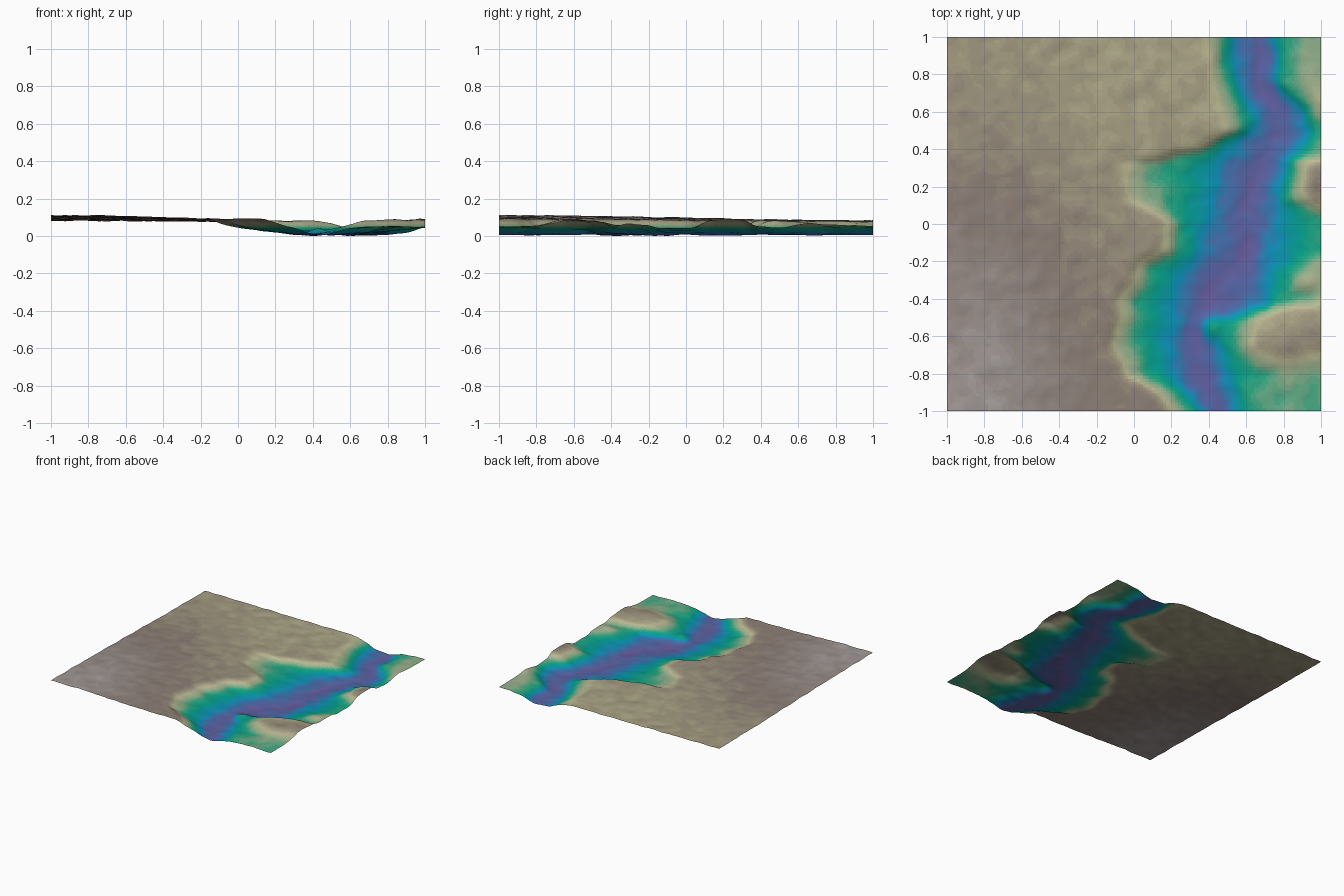
import bpy, bmesh
from mathutils import Vector, noise

if "Cube" in bpy.data.objects:
    bpy.data.objects.remove(bpy.data.objects["Cube"])

N = 128          # cells per side
BANDS = 40       # colour bands by height

# River stations: y, west rim, west shelf, west water edge, channel centre,
# east water edge, east bank foot, height of the land east of it
STATIONS = [
    (1.00, .38, .48, .53, .66, .73, .79, .062),
    (0.75, .40, .51, .56, .68, .74, .80, .066),
    (0.62, .44, .57, .62, .74, .88, .92, .085),
    (0.50, .48, .58, .64, .77, .92, .97, .065),
    (0.39, .28, .36, .53, .73, .86, .94, .065),
    (0.33, -.06, .25, .50, .67, .80, .86, .092),
    (0.13, -.04, .22, .43, .62, .76, .83, .090),
    (0.02, .17, .24, .42, .61, .74, .98, .050),
    (-.14, .15, .23, .38, .60, .74, .97, .050),
    (-.25, .01, .11, .27, .53, .72, .84, .070),
    (-.42, -.08, .02, .23, .38, .70, .79, .085),
    (-.52, -.09, .01, .25, .35, .42, .54, .080),
    (-.65, -.11, .02, .22, .34, .44, .53, .084),
    (-.80, -.05, .06, .21, .34, .48, .60, .060),
    (-.90, .10, .22, .31, .40, .51, .58, .058),
    (-1.0, .18, .32, .37, .45, .52, .62, .058),
]
# Mounds (+) and hollows (-): x, y, height, radius
MOUNDS = [(.93, .22, .010, .10), (.93, -.38, -.030, .07), (.80, -.64, .014, .11),
          (.97, -.55, .012, .10), (.90, -.32, .012, .05), (.42, -.55, .022, .06),
          (.62, .54, .014, .05), (.10, .22, -.006, .12), (.66, -.80, -.006, .08)]
# Height colours, low to high
RAMP = [(0, (108, 92, 158)), (.011, (80, 105, 170)), (.021, (20, 145, 190)),
        (.034, (10, 160, 140)), (.043, (40, 168, 130)), (.054, (140, 175, 138)),
        (.070, (190, 186, 148)), (.080, (165, 158, 130)), (.093, (138, 124, 116)),
        (.105, (152, 142, 138)), (.122, (185, 182, 182))]


def smooth(t):
    t = max(0, min(1, t))
    return t * t * (3 - 2 * t)


def lerp(a, b, t):
    return a + (b - a) * t


def station(y):
    for a, b in zip(STATIONS, STATIONS[1:]):
        if y >= b[0]:
            t = min(1, max(0, (a[0] - y) / (a[0] - b[0])))
            return [lerp(p, q, t) for p, q in zip(a[1:], b[1:])]
    return list(STATIONS[-1][1:])


def plateau(x, y):
    # western upland, highest at the front left corner
    back = smooth((y + 1) / 2)
    return lerp(.100, .086, back) + lerp(.017, .004, back) * smooth((-x - .1) / .7)


def fbm(x, y, scale, seed):
    return noise.noise(Vector((x * scale, y * scale, seed)))


def height(x, y):
    wx = x + .022 * fbm(x, y, 7, 3)
    wy = y + .022 * fbm(x, y, 7, 9)
    rim, shelf, w, c, e, foot, land = station(wy)
    keys = [(rim - .04, plateau(x, y)), (rim + .03, .074), (shelf, .050), (w, .026), (c, .011),
            (e, .026), (foot, .050), (foot + .12, land), (3, land)]
    z = keys[0][1]
    for (x0, z0), (x1, z1) in zip(keys, keys[1:]):
        if x0 <= wx < x1:
            z = lerp(z0, z1, (wx - x0) / (x1 - x0))
    for mx, my, h, r in MOUNDS:
        z += h * 2.718 ** (-((wx - mx) ** 2 + (wy - my) ** 2) / (r * r))
    return z + .0055 * fbm(x, y, 9, 1) + .004 * fbm(x, y, 18, 5)


def colour(z):
    for (z0, a), (z1, b) in zip(RAMP, RAMP[1:]):
        if z <= z1:
            break
    t = max(0, min(1, (z - z0) / (z1 - z0)))
    return [(lerp(p, q, t) / 255) ** 2.2 for p, q in zip(a, b)] + [1]


# Terrain sheet
bm = bmesh.new()
bmesh.ops.create_grid(bm, x_segments=N, y_segments=N, size=1)
for v in bm.verts:
    v.co.z = height(v.co.x, v.co.y)
for _ in range(2):
    bmesh.ops.smooth_vert(bm, verts=bm.verts[:], factor=.5, use_axis_z=True)
low = min(v.co.z for v in bm.verts)
for v in bm.verts:
    v.co.z -= low
top = max(v.co.z for v in bm.verts)
for f in bm.faces:
    f.smooth = True
    f.material_index = min(BANDS - 1, int(f.calc_center_median().z / top * BANDS))
mesh = bpy.data.meshes.new("river_valley_terrain")
bm.to_mesh(mesh)
bm.free()

# Height band materials
for i in range(BANDS):
    m = bpy.data.materials.new(f"height_band_{i}")
    m.diffuse_color = colour((i + .5) / BANDS * top)
    m.use_nodes = True
    m.node_tree.nodes["Principled BSDF"].inputs["Base Color"].default_value = m.diffuse_color
    mesh.materials.append(m)
terrain = bpy.data.objects.new("river_valley_terrain", mesh)
bpy.context.collection.objects.link(terrain)
